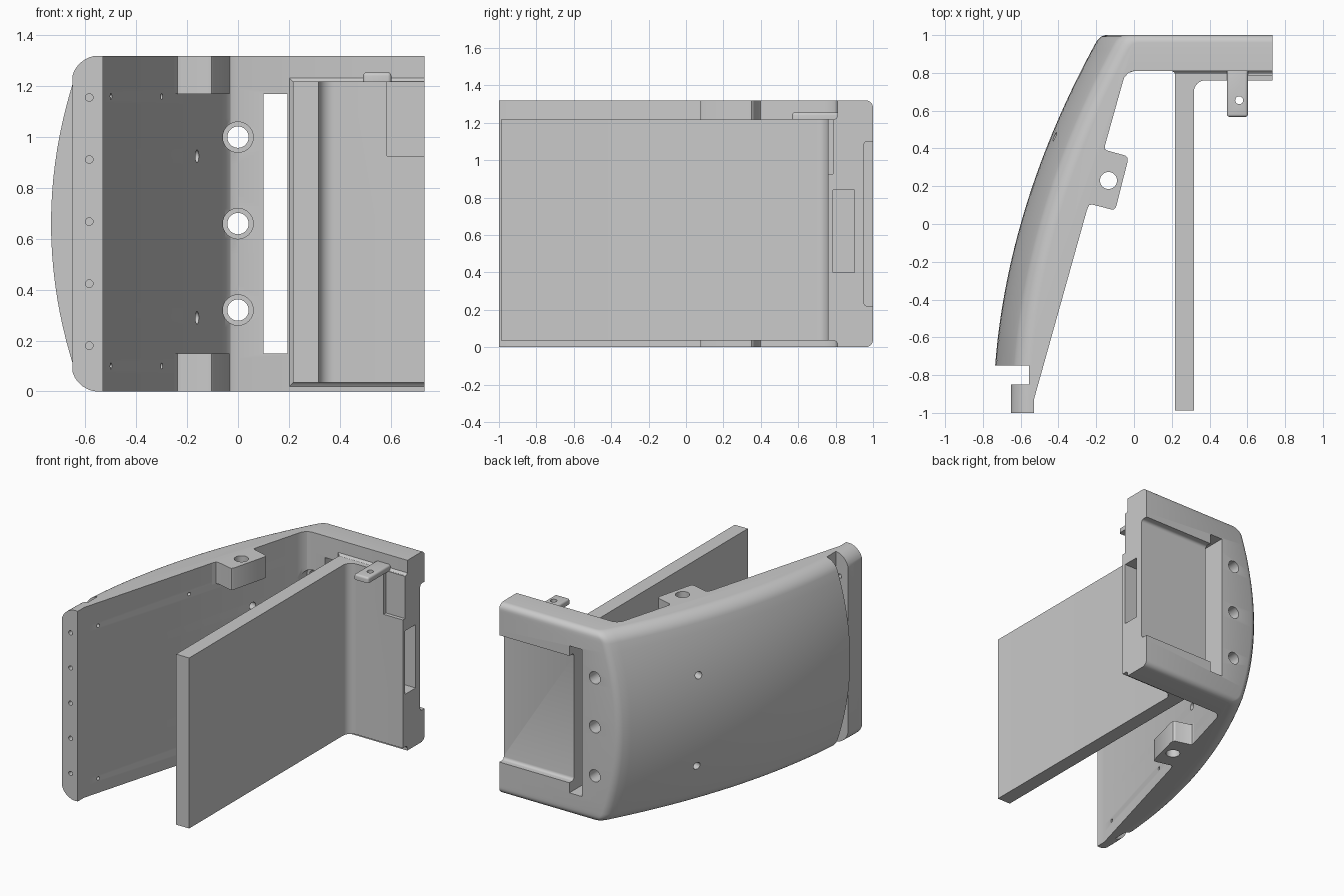
import bpy
import bmesh
import math
from mathutils import Vector

start = bpy.data.objects.get("Cube")
if start:
    bpy.data.objects.remove(start, do_unlink=True)

grey = bpy.data.materials.new("plain_grey")
grey.use_nodes = True
colour = (0.59, 0.59, 0.59, 1)
grey.diffuse_color = colour
grey.node_tree.nodes["Principled BSDF"].inputs["Base Color"].default_value = colour

HEIGHT = 1.32
MID = HEIGHT / 2
END = 0.733


def activate(obj):
    bpy.ops.object.select_all(action='DESELECT')
    obj.select_set(True)
    bpy.context.view_layer.objects.active = obj


def loft(name, rings):
    """Closed solid from stacked rings of (x, y, z) points."""
    bm = bmesh.new()
    loops = [[bm.verts.new(p) for p in ring] for ring in rings]
    n = len(loops[0])
    for low, high in zip(loops, loops[1:]):
        for i in range(n):
            j = (i + 1) % n
            bm.faces.new((low[i], low[j], high[j], high[i]))
    bm.faces.new(loops[0][::-1])
    bm.faces.new(loops[-1])
    if bm.calc_volume(signed=True) < 0:
        bmesh.ops.reverse_faces(bm, faces=bm.faces[:])
    mesh = bpy.data.meshes.new(name)
    bm.to_mesh(mesh)
    bm.free()
    mesh.materials.append(grey)
    obj = bpy.data.objects.new(name, mesh)
    bpy.context.collection.objects.link(obj)
    return obj


def prism(name, outline, z0, z1):
    return loft(name, [[(x, y, z) for x, y in outline] for z in (z0, z1)])


def box(name, x0, x1, y0, y1, z0, z1):
    return prism(name, [(x0, y0), (x1, y0), (x1, y1), (x0, y1)], z0, z1)


def rod(start, end, radius, sides=32):
    a, b = Vector(start), Vector(end)
    turn = (b - a).to_track_quat('Z', 'Y')
    circle = [turn @ Vector((radius * math.cos(k * math.tau / sides),
                             radius * math.sin(k * math.tau / sides), 0)) for k in range(sides)]
    return loft("rod_cutter", [[c + p for c in circle] for p in (a, b)])


def round_edges(obj, width):
    activate(obj)
    mod = obj.modifiers.new("round", 'BEVEL')
    mod.width = width
    mod.segments = 4
    bpy.ops.object.modifier_apply(modifier=mod.name)
    return obj


def cut(obj, cutter):
    cutter.hide_render = True
    activate(obj)
    mod = obj.modifiers.new("cut", 'BOOLEAN')
    mod.operation = 'DIFFERENCE'
    mod.solver = 'EXACT'
    mod.object = cutter
    bpy.ops.object.modifier_apply(modifier=mod.name)
    bpy.data.objects.remove(cutter, do_unlink=True)


def cut_pocket(obj):
    cut(obj, box("pocket_cutter", 0.5, 0.8, 0.785, 0.90, 0.40, 0.84))


def finish(obj):
    activate(obj)
    bpy.ops.object.shade_smooth_by_angle(angle=math.radians(30))


def fillet(t, r):
    d = max(0, t - (MID - r))
    return r - math.sqrt(max(0, r * r - d * d))


def outer_x(y):
    return -0.60 + 0.283 * y + 0.137 * y * y


def inner_x(y):
    return -0.06 + 0.28 * (y - 0.75)


# Bulged side shell and back wall, stacked from horizontal sections
EDGE = 0.07
half = [(MID - EDGE) * k / 10 for k in range(10)]
half += [MID - EDGE + EDGE * math.sin(k * math.pi / 16) for k in range(9)]
levels = [-t for t in half[:0:-1]] + half
rings = []
for t in levels:
    bulge = t * t / 3.56 + fillet(abs(t), EDGE)
    back = 1 - fillet(abs(t), 0.04)
    ring = []
    for k in range(41):
        y = -1 + (back + 0.97) * k / 40
        ring.append((outer_x(y) + bulge, y))
    tip = outer_x(back) + bulge
    ring += [(tip + 0.005, back - 0.008), (tip + 0.03, back), (END, back), (END, 0.81)]
    ring += [(0, 0.81), (-0.03, 0.80), (-0.052, 0.775), (inner_x(0.74), 0.74),
             (-0.53, -0.93), (-0.53, -1)]
    rings.append([(x, y, t + MID) for x, y in ring])
shell = loft("side_shell_and_back_wall", rings)

# Groove behind the front foot, and the flat outside of the foot
cut(shell, box("groove_cutter", -1, -0.555, -0.85, -0.75, -0.1, 1.5))
cut(shell, box("foot_cutter", -1, -0.65, -1.1, -0.80, -0.1, 1.5))

# Back recess, tall through slot and end pocket
cut(shell, round_edges(box("recess_cutter", 0.15, 0.8, 0.95, 1.1, 0.22, 1.10), 0.02))
cut(shell, box("slot_cutter", 0.10, 0.195, 0.7, 1.1, 0.15, 1.17))
cut_pocket(shell)

# Back wall holes with counterbores
for z in (0.32, 0.66, 1.0):
    cut(shell, rod((0, 0.70, z), (0, 1.1, z), 0.042))
    cut(shell, rod((0, 0.74, z), (0, 0.84, z), 0.06))

# Screw holes in the foot
for k in range(5):
    z = 0.18 + 0.244 * k
    cut(shell, rod((-0.585, -1.1, z), (-0.585, -0.8, z), 0.015, 16))

# Holes square to the slanted inner face
normal = Vector((-1, 0.28, 0)).normalized()


def slanted_hole(y, z, radius, depth):
    p = Vector((inner_x(y), y, z))
    cut(shell, rod(p - normal * 0.05, p + normal * depth, radius, 20))


for z in (0.29, 0.925):
    slanted_hole(0.39, z, 0.025, 0.5)
for z in (0.10, 1.16):
    for y in (-0.82, -0.107):
        slanted_hole(y, z, 0.012, 0.04)
finish(shell)

# Hinge bosses at the top and bottom of the inner face
outline = [(inner_x(0.42) - 0.01, 0.42), (inner_x(0.42), 0.42), (-0.155, 0.398),
           (-0.145, 0.39), (-0.045, 0.362), (-0.034, 0.35), (-0.034, 0.33),
           (-0.095, 0.09), (-0.105, 0.078), (-0.12, 0.077),
           (-0.22, 0.103), (-0.238, 0.10), (inner_x(0.07), 0.07), (inner_x(0.07) - 0.01, 0.07)]
for side, z in (("lower", 0), ("upper", HEIGHT - 0.15)):
    boss = prism(side + "_hinge_boss", outline, z, z + 0.15)
    cut(boss, rod((-0.135, 0.23, z - 0.1), (-0.135, 0.23, z + 0.3), 0.045))
    finish(boss)

# Straight panel with a flange against the back wall
LOW, HIGH, LEFT = 0.035, 1.218, 0.217
bend = [(0.377 - 0.06 * math.cos(a), 0.70 + 0.06 * math.sin(a))
        for a in (k * math.pi / 16 for k in range(9))]
panel = prism("flanged_panel", [(LEFT, -0.988), (0.317, -0.988)] + bend +
              [(END, 0.76), (END, 0.81), (LEFT, 0.81)], LOW, HIGH)
cut(panel, box("corner_cutter", 0.585, 0.8, 0.7, 0.785, 0.925, 1.3))
cut_pocket(panel)
finish(panel)

# Thin sloped skirt where the flange meets the wall
skirt = loft("flange_skirt", [[(LEFT - d, y, LOW - d), (END, y, LOW - d),
                               (END, y, HIGH + d), (LEFT - d, y, HIGH + d)]
                              for y, d in ((0.795, 0), (0.803, 0.005), (0.81, 0.015))])
cut_pocket(skirt)
finish(skirt)

# Small drilled tab above the flange
tab = round_edges(box("latch_tab", 0.492, 0.603, 0.567, 0.83, 1.19, 1.255), 0.014)
cut(tab, box("tab_cutter", 0.4, 0.7, 0.5, 0.9, 1.1, 1.217))
cut(tab, rod((0.557, 0.655, 1.1), (0.557, 0.655, 1.4), 0.021))
finish(tab)
